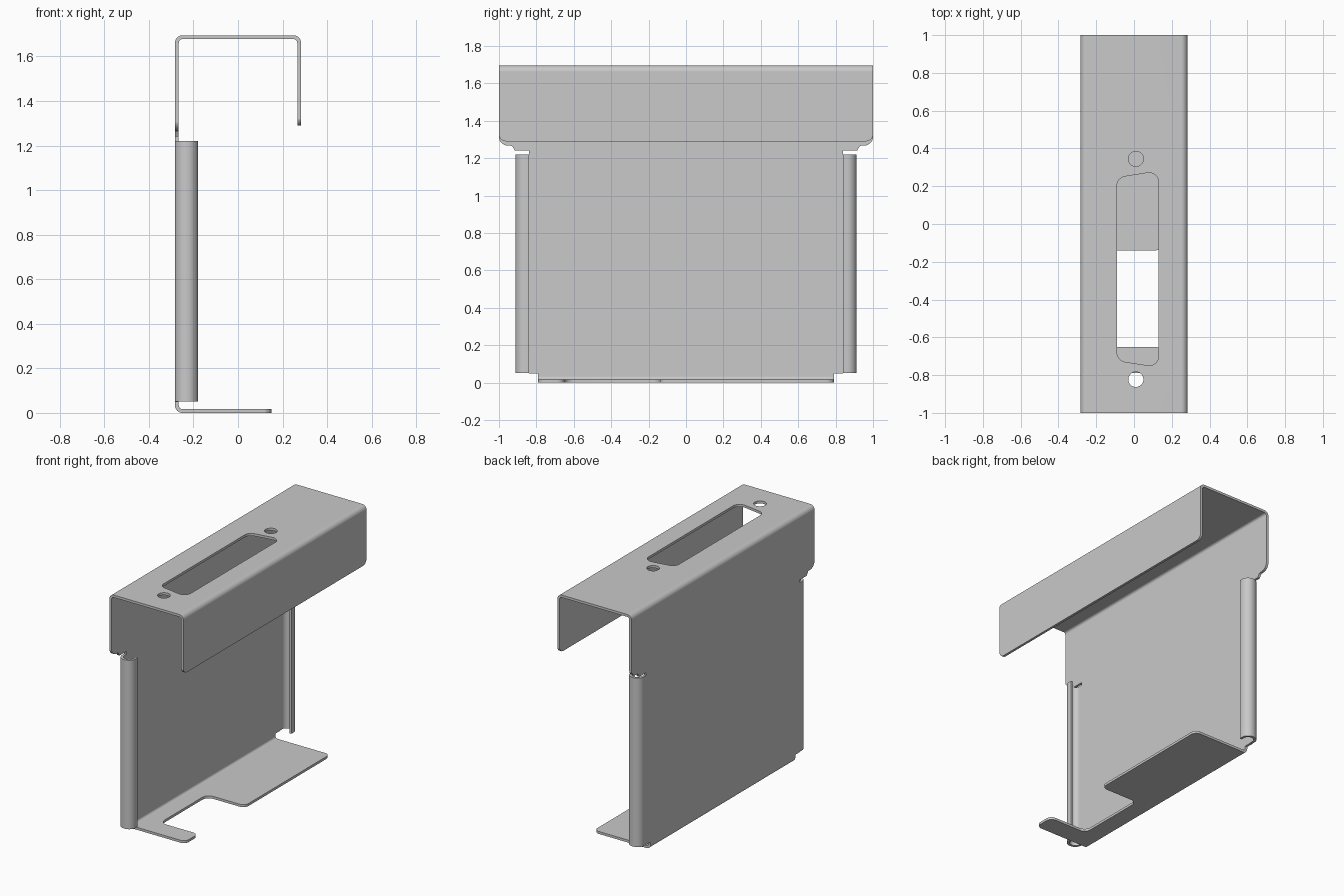
import bpy, bmesh
from math import cos, sin, tan, pi, radians
from mathutils import Vector

if "Cube" in bpy.data.objects:
    bpy.data.objects.remove(bpy.data.objects["Cube"])

T = 0.017                       # sheet thickness
X0, X1, TOP = -0.283, 0.283, 1.695

metal = bpy.data.materials.new("grey_sheet_metal")
metal.use_nodes = True
metal.diffuse_color = (0.585, 0.585, 0.585, 1)
metal.node_tree.nodes["Principled BSDF"].inputs["Base Color"].default_value = metal.diffuse_color


def rounded(corners, closed=True, steps=8):
    """Corners are (a, b) or (a, b, radius); returns the filleted outline."""
    out, n = [], len(corners)
    for i, c in enumerate(corners):
        p = Vector(c[:2])
        if len(c) < 3 or (not closed and i in (0, n - 1)):
            out.append(p)
            continue
        u = (Vector(corners[i - 1][:2]) - p).normalized()
        v = (Vector(corners[(i + 1) % n][:2]) - p).normalized()
        half = u.angle(v) / 2
        centre = p + (u + v).normalized() * c[2] / sin(half)
        start = (p + u * c[2] / tan(half) - centre).normalized()
        end = (p + v * c[2] / tan(half) - centre).normalized()
        for k in range(steps + 1):
            out.append(centre + start.slerp(end, k / steps) * c[2])
    return out


def strip(path):
    """Thickens an open centre line into a closed profile."""
    left, right = [], []
    for i, p in enumerate(path):
        d1 = (p - path[i - 1]).normalized() if i else Vector((0, 0))
        d2 = (path[i + 1] - p).normalized() if i < len(path) - 1 else Vector((0, 0))
        d = (d1 + d2).normalized()
        side = Vector((-d.y, d.x)) * T / 2
        left.append(p + side)
        right.append(p - side)
    return left + right[::-1]


def prism(name, pts, axis, lo, hi):
    """Extrudes a 2D outline along one axis."""
    place = {"X": lambda p, c: (c, p[0], p[1]),
             "Y": lambda p, c: (p[0], c, p[1]),
             "Z": lambda p, c: (p[0], p[1], c)}[axis]
    bm = bmesh.new()
    rings = [[bm.verts.new(place(p, c)) for p in pts] for c in (lo, hi)]
    for ring in rings:
        bm.faces.new(ring)
    n = len(pts)
    for i in range(n):
        j = (i + 1) % n
        bm.faces.new((rings[0][i], rings[0][j], rings[1][j], rings[1][i]))
    bmesh.ops.recalc_face_normals(bm, faces=bm.faces)
    mesh = bpy.data.meshes.new(name)
    bm.to_mesh(mesh)
    bm.free()
    mesh.materials.append(metal)
    ob = bpy.data.objects.new(name, mesh)
    bpy.context.collection.objects.link(ob)
    return ob


def activate(ob):
    bpy.ops.object.select_all(action="DESELECT")
    ob.select_set(True)
    bpy.context.view_layer.objects.active = ob


def cut(ob, cutter):
    activate(ob)
    mod = ob.modifiers.new("cut", "BOOLEAN")
    mod.operation, mod.solver, mod.object = "DIFFERENCE", "EXACT", cutter
    bpy.ops.object.modifier_apply(modifier=mod.name)
    bpy.data.objects.remove(cutter)


def finish(ob):
    activate(ob)
    bpy.ops.object.shade_smooth_by_angle(angle=radians(30))
    mod = ob.modifiers.new("flat_panels", "WEIGHTED_NORMAL")
    mod.keep_sharp = True


# Folded sheet: foot, wall, top and front flange in one strip
h = T / 2
fold = rounded([(0.2, h), (X0 + h, h, 0.025), (X0 + h, TOP - h, 0.025),
                (X1 - h, TOP - h, 0.025), (X1 - h, 1.25)], closed=False)
bracket = prism("folded_bracket", strip(fold), "Y", -1, 1)

# Wall edges: rounded shoulders, relief slots and narrower foot
for s in (1, -1):
    edge = rounded([(0.79, -0.1), (0.79, 0.05), (0.84, 0.05), (0.84, 1.24),
                    (0.915, 1.24), (0.93, 1.267, 0.015), (1.001, 1.267, 0.05),
                    (1.001, 1.36), (1.2, 1.36), (1.2, -0.1)])
    cut(bracket, prism("edge_cutter", [(s * p.x, p.y) for p in edge], "X", -0.5, 0.24))

# Flange lower edge with rounded corners
half = [(1.2, 1.2), (1.2, 1.4), (1.001, 1.4), (1.001, 1.29, 0.04)]
outline = half + [(-c[0],) + c[1:] for c in reversed(half)]
cut(bracket, prism("flange_cutter", rounded(outline), "X", 0.22, 0.4))

# Foot outline with its notch
foot = [(0.3, 0.9), (0.05, 0.9), (0.05, 0.791), (0.15, 0.791, 0.04),
        (0.15, -0.14, 0.04), (-0.14, -0.14, 0.05), (-0.14, -0.65, 0.05),
        (0.15, -0.65, 0.04), (0.15, -0.791, 0.04), (0.05, -0.791),
        (0.05, -0.9), (0.3, -0.9)]
cut(bracket, prism("foot_cutter", rounded(foot), "Z", -0.1, 0.04))

# Connector slot and two screw holes in the top
slot = [(-0.09, 0.245, 0.05), (0.13, 0.28, 0.05), (0.13, -0.758, 0.05), (-0.09, -0.723, 0.05)]
cut(bracket, prism("slot_cutter", rounded(slot), "Z", 1.6, 1.8))
for y in (0.345, -0.823):
    ring = [(0.01 + 0.04 * cos(a * pi / 16), y + 0.04 * sin(a * pi / 16)) for a in range(32)]
    cut(bracket, prism("hole_cutter", ring, "Z", 1.6, 1.8))
finish(bracket)

# Curled guide lips on both wall edges
for s, name in ((1, "rear_curled_lip"), (-1, "front_curled_lip")):
    r = 0.05 - h
    curl = rounded([(X0 + h, 0.84), (X0 + h, 0.912 - h, r),
                    (X0 + 0.104 - h, 0.912 - h, r), (X0 + 0.104 - h, 0.84)], closed=False)
    finish(prism(name, [(p.x, s * p.y) for p in strip(curl)], "Z", 0.052, 1.22))
